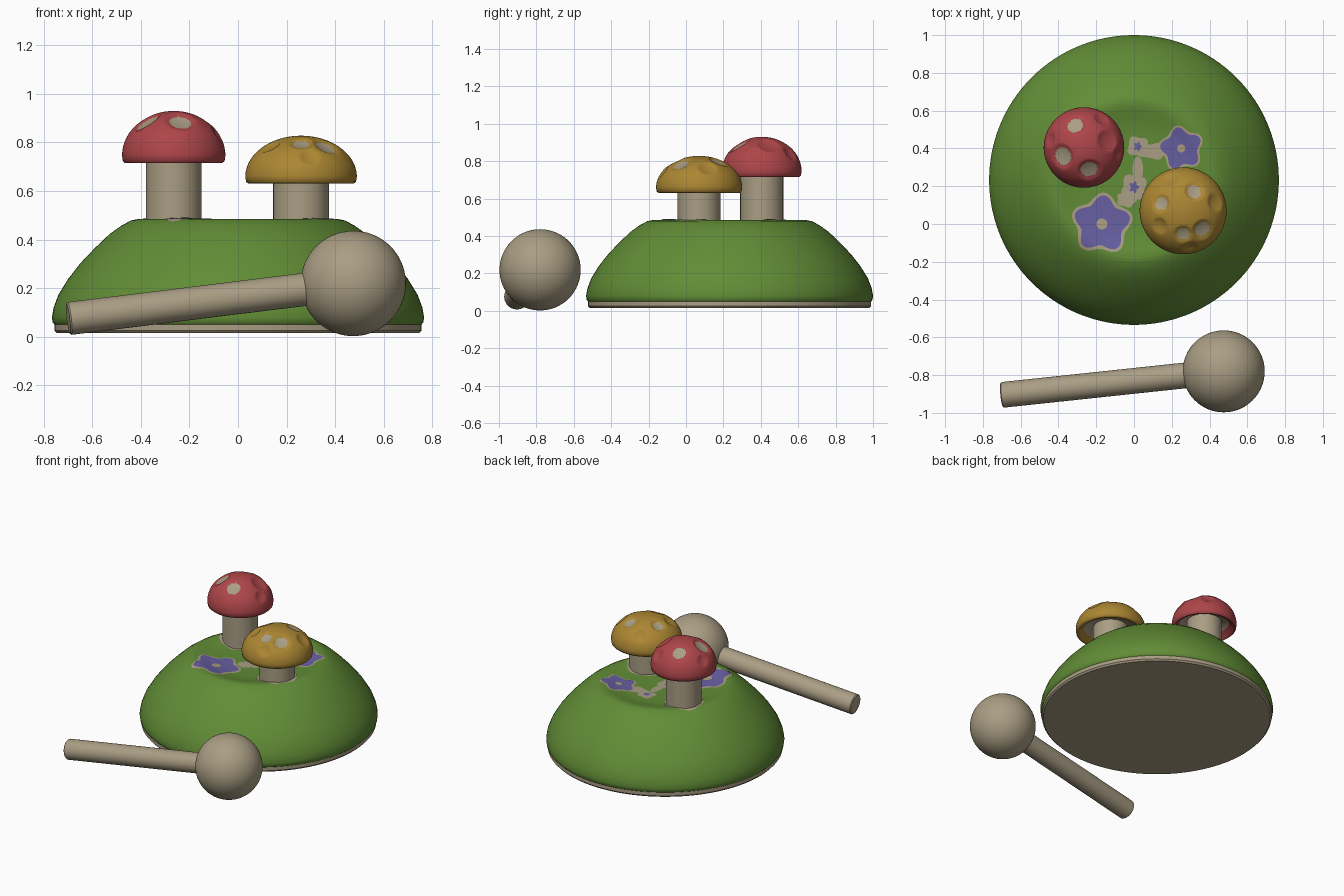
import bpy, bmesh, math
from mathutils import Vector

old = bpy.data.objects.get("Cube")
if old:
    bpy.data.objects.remove(old)


def material(name, rgb):
    m = bpy.data.materials.new(name)
    m.use_nodes = True
    m.diffuse_color = (*rgb, 1)
    m.node_tree.nodes["Principled BSDF"].inputs["Base Color"].default_value = (*rgb, 1)
    return m


tan = material("bare wood", (0.40, 0.34, 0.23))
green = material("grass green", (0.12, 0.265, 0.037))
red = material("cap red", (0.42, 0.06, 0.067))
yellow = material("cap yellow", (0.41, 0.24, 0.033))
purple = material("petal purple", (0.135, 0.115, 0.36))


def finish(name, bm, mats, location=(0, 0, 0), angle=40):
    mesh = bpy.data.meshes.new(name)
    bm.to_mesh(mesh)
    bm.free()
    for m in mats:
        mesh.materials.append(m)
    ob = bpy.data.objects.new(name, mesh)
    bpy.context.collection.objects.link(ob)
    ob.location = location
    bpy.ops.object.select_all(action="DESELECT")
    ob.select_set(True)
    bpy.context.view_layer.objects.active = ob
    bpy.ops.object.shade_smooth_by_angle(angle=math.radians(angle))
    return ob


def revolve(profile, segments=96):
    """Spin (radius, height) points round z; points on the axis merge."""
    bm = bmesh.new()
    verts = [bm.verts.new((r, 0, z)) for r, z in profile]
    edges = [bm.edges.new(pair) for pair in zip(verts, verts[1:])]
    bmesh.ops.spin(bm, geom=verts + edges, axis=(0, 0, 1), cent=(0, 0, 0),
                   angle=math.tau, steps=segments, use_duplicate=False)
    bmesh.ops.remove_doubles(bm, verts=bm.verts, dist=1e-5)
    bmesh.ops.recalc_face_normals(bm, faces=bm.faces)
    return bm


# Mound: rounded side, shallow bowl on top, bare band and base
MOUND_Y = 0.233
bowl = [(0, 0.45), (0.25, 0.453), (0.32, 0.462), (0.37, 0.477), (0.41, 0.485),
        (0.44, 0.479), (0.48, 0.458)]
side = [(0.53, 0.422), (0.59, 0.365), (0.65, 0.302), (0.70, 0.238), (0.74, 0.173),
        (0.76, 0.12), (0.767, 0.08), (0.764, 0.058), (0.757, 0.05)]
base = [(0.757, 0.025), (0.747, 0.014), (0, 0.014)]
bm = revolve(bowl + side + base, 128)
for f in bm.faces:
    f.material_index = 1 if f.calc_center_median().z < 0.05 else 0
finish("mound", bm, [green, tan], (0, MOUND_Y, 0))


def mound_height(x, y):
    r = math.hypot(x, y - MOUND_Y)
    for (r0, z0), (r1, z1) in zip(bowl, bowl[1:]):
        if r <= r1:
            return z0 + (z1 - z0) * (r - r0) / (r1 - r0)
    return bowl[-1][1]


def patch(name, mat, x, y, size, layer, petals=5, wave=0.0, turn=0.0, stretch=1.0):
    """Thin lobed sheet that follows the top of the mound."""
    bm = bmesh.new()
    rings, segs = 8, 60
    grid = []
    for i in range(rings + 1):
        row = []
        for j in range(segs):
            a = math.tau * j / segs
            r = size * i / rings * (1 + wave * math.cos(petals * (a - turn)))
            px, py = x + r * math.cos(a), y + r * stretch * math.sin(a)
            row.append(bm.verts.new((px, py, mound_height(px, py) + 0.003 * layer)))
        grid.append(row)
    for inner, outer in zip(grid, grid[1:]):
        for j in range(segs):
            k = (j + 1) % segs
            bm.faces.new((inner[j], outer[j], outer[k], inner[k]))
    bmesh.ops.remove_doubles(bm, verts=bm.verts, dist=1e-5)
    finish(name, bm, [mat])


# Flowers: bare halo, lobed petals, bare centre
for name, x, y, size, turn in (("front_flower", -0.17, 0.0, 0.132, 0.25),
                               ("back_flower", 0.25, 0.40, 0.098, 0.5)):
    patch(name + "_halo", tan, x, y, size * 1.13, 1, wave=0.12, turn=turn)
    patch(name + "_petals", purple, x, y, size, 2, wave=0.15, turn=turn)
    patch(name + "_centre", tan, x, y, size * 0.22, 3)

# Small buds and the bare strip joining them
for name, x, y, size in (("middle_bud", 0.0, 0.195, 0.022), ("back_bud", 0.02, 0.41, 0.018)):
    patch(name + "_halo", tan, x, y, size * 3, 1, petals=4, wave=0.14, turn=0.6)
    patch(name, purple, x, y, size, 2, wave=0.25, stretch=1.2)
patch("strip_right", tan, 0.11, 0.385, 0.065, 1, wave=0.1, stretch=0.65)
patch("strip_middle", tan, 0.02, 0.29, 0.028, 1, stretch=2.4)
patch("strip_front", tan, -0.04, 0.13, 0.05, 1, wave=0.1, stretch=0.8)


def mushroom(name, mat, x, y, radius, bottom, top, stem, spots, dents):
    """Stem, hollow domed cap, and scooped spots given as fractions of the cap radius."""
    height = top - bottom
    rim = bottom + 0.14 * height
    dome = top - rim
    steps = 40
    profile = [(radius * math.cos(math.pi / 2 * i / steps),
                rim + dome * math.sin(math.pi / 2 * i / steps)) for i in range(steps, -1, -1)]
    profile[0] = (0, top)
    profile += [(radius * 0.985, bottom + 0.04 * height), (radius * 0.94, bottom),
                (radius * 0.86, bottom + 0.03 * height), (radius * 0.76, bottom + 0.2 * height),
                (0, bottom + 0.24 * height)]
    bm = revolve(profile, 120)
    for f in bm.faces:
        c = f.calc_center_median()
        if f.normal.z < -0.3 and c.xy.length < radius * 0.8:
            f.material_index = 1
    heart = Vector((0, 0, rim))
    for sx, sy, size, bare in [(*s, True) for s in spots] + [(*d, False) for d in dents]:
        spot = Vector((sx * radius, sy * radius,
                       rim + dome * math.sqrt(max(0, 1 - sx * sx - sy * sy))))
        if bare:
            for f in bm.faces:
                if (f.calc_center_median() - spot).length < size * 0.72:
                    f.material_index = 1
        for v in bm.verts:
            d = (v.co - spot).length / size
            if d < 1:
                v.co += (heart - v.co).normalized() * size * 0.3 * (1 - d * d) ** 0.8
    finish(name + "_cap", bm, [mat, tan], (x, y, 0), 60)

    foot = 0.44
    finish(name + "_stem", revolve([(0, foot), (stem, foot), (stem, rim + 0.04), (0, rim + 0.04)], 48),
           [tan], (x, y, 0))
    patch(name + "_socket", tan, x, y, stem * 1.13, 1, wave=0.04)


mushroom("red_mushroom", red, -0.265, 0.405, 0.213, 0.715, 0.93, 0.115,
         [(-0.23, 0.58, 0.062), (-0.56, -0.23, 0.07), (0.14, -0.58, 0.066)],
         [(0.60, 0.17, 0.06), (0.86, -0.15, 0.04), (0.45, 0.72, 0.045), (-0.85, 0.2, 0.04)])
mushroom("yellow_mushroom", yellow, 0.26, 0.07, 0.23, 0.63, 0.828, 0.115,
         [(0.27, 0.46, 0.055), (-0.52, 0.17, 0.05), (0.46, -0.45, 0.06), (0.0, -0.55, 0.05)],
         [(-0.55, -0.35, 0.045), (0.75, 0.2, 0.05), (-0.3, 0.75, 0.045), (0.15, -0.85, 0.04)])

# Mallet: ball head on a sloping round handle
head = Vector((0.475, -0.78, 0.219))
tip = Vector((-0.70, -0.905, 0.074))
bm = bmesh.new()
bmesh.ops.create_uvsphere(bm, u_segments=64, v_segments=40, radius=0.217)
finish("mallet_head", bm, [tan], head)
length = (head - tip).length
handle = finish("mallet_handle", revolve([(0, 0), (0.062, 0), (0.068, 0.006), (0.068, length), (0, length)], 48),
                [tan], tip)
handle.rotation_mode = "QUATERNION"
handle.rotation_quaternion = (head - tip).to_track_quat("Z", "Y")
